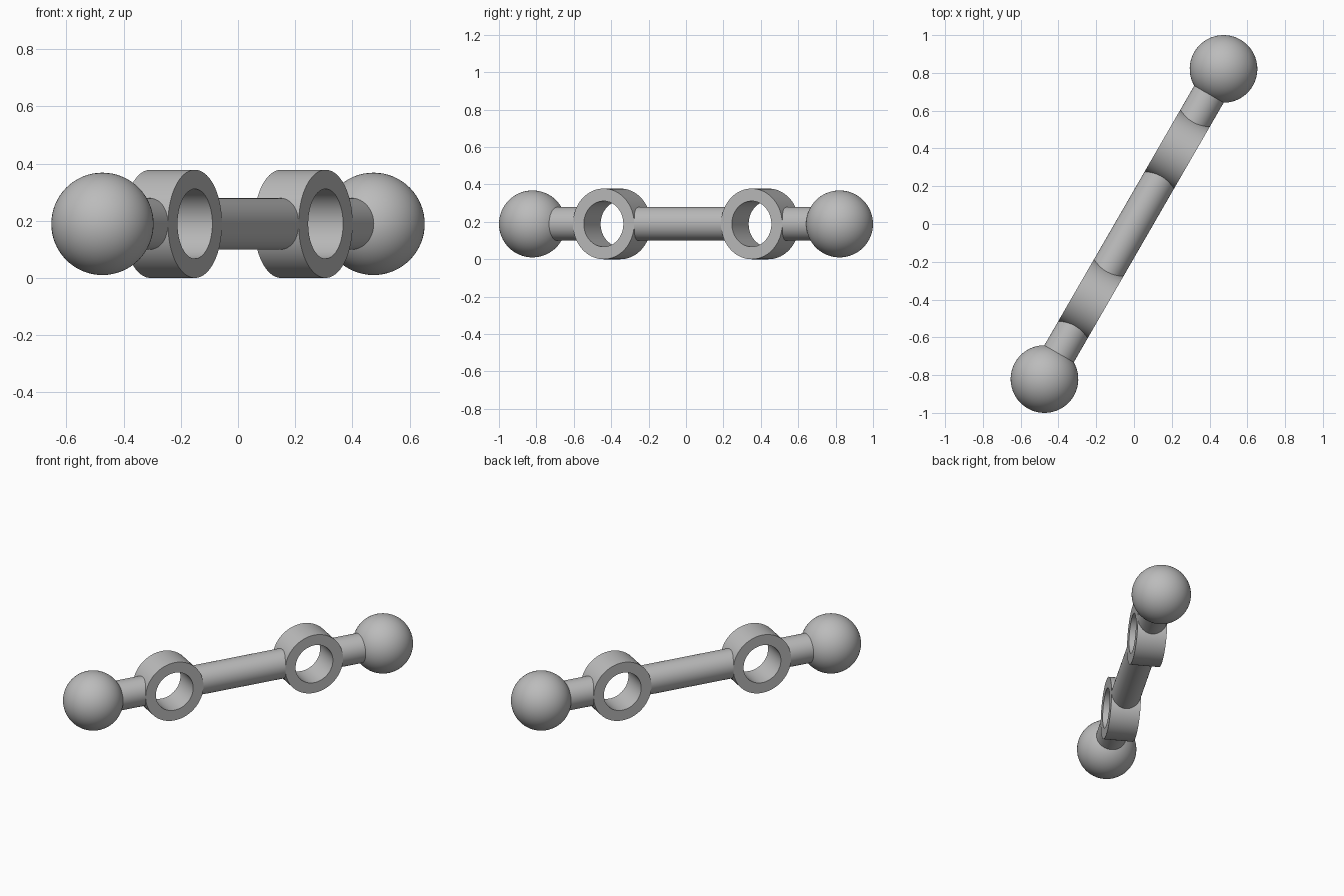
import bpy, bmesh
from math import pi, radians
from mathutils import Matrix, Vector

cube = bpy.data.objects.get("Cube")
if cube:
    bpy.data.objects.remove(cube, do_unlink=True)

RING_R, BORE_R, BAR_R, BALL_R = 0.189, 0.122, 0.09, 0.179
RING_AT, BALL_AT = 0.457, 0.948      # distances along the bar from its middle
RING_GRIP = 0.145                    # bar ends sit inside the ring wall
ANGLE = radians(60)
PLACE = Matrix.Translation((0, 0, RING_R)) @ Matrix.Rotation(ANGLE, 4, 'Z')

grey = bpy.data.materials.new("plain grey")
grey.use_nodes = True
grey.diffuse_color = (0.5, 0.5, 0.5, 1)
grey.node_tree.nodes["Principled BSDF"].inputs["Base Color"].default_value = (0.5, 0.5, 0.5, 1)


def add_part(name, bm):
    """Turn a bmesh laid out along local x into a finished, placed object."""
    bmesh.ops.recalc_face_normals(bm, faces=bm.faces)
    mesh = bpy.data.meshes.new(name)
    bm.to_mesh(mesh)
    bm.free()
    mesh.materials.append(grey)
    part = bpy.data.objects.new(name, mesh)
    bpy.context.collection.objects.link(part)
    part.matrix_world = PLACE
    bpy.ops.object.select_all(action='DESELECT')
    part.select_set(True)
    bpy.context.view_layer.objects.active = part
    bpy.ops.object.shade_smooth_by_angle(angle=radians(35))


def bar(name, start, end):
    bm = bmesh.new()
    turn = Matrix.Translation(((start + end) / 2, 0, 0)) @ Matrix.Rotation(pi / 2, 4, 'Y')
    bmesh.ops.create_cone(bm, cap_ends=True, segments=64, radius1=BAR_R, radius2=BAR_R,
                          depth=abs(end - start), matrix=turn)
    add_part(name, bm)


def ball(name, x):
    bm = bmesh.new()
    bmesh.ops.create_uvsphere(bm, u_segments=64, v_segments=32, radius=BALL_R,
                              matrix=Matrix.Translation((x, 0, 0)))
    add_part(name, bm)


def ring(name, x):
    # Rectangular section spun around the crosswise axis
    bm = bmesh.new()
    section = [bm.verts.new((x + r, y, 0)) for r, y in
               ((BORE_R, -BAR_R), (RING_R, -BAR_R), (RING_R, BAR_R), (BORE_R, BAR_R))]
    edges = [bm.edges.new((section[i], section[(i + 1) % 4])) for i in range(4)]
    bmesh.ops.spin(bm, geom=section + edges, cent=Vector((x, 0, 0)), axis=(0, 1, 0),
                   angle=2 * pi, steps=96, use_merge=True)
    bmesh.ops.remove_doubles(bm, verts=bm.verts, dist=0.0001)
    add_part(name, bm)


# Middle bar between the two rings
bar("middle_bar", RING_GRIP - RING_AT, RING_AT - RING_GRIP)

# Ring, short bar and ball at each end
for end, side in (("front", -1), ("back", 1)):
    ring(end + "_ring", side * RING_AT)
    bar(end + "_bar", side * (RING_AT + RING_GRIP), side * (BALL_AT - BALL_R / 2))
    ball(end + "_ball", side * BALL_AT)
